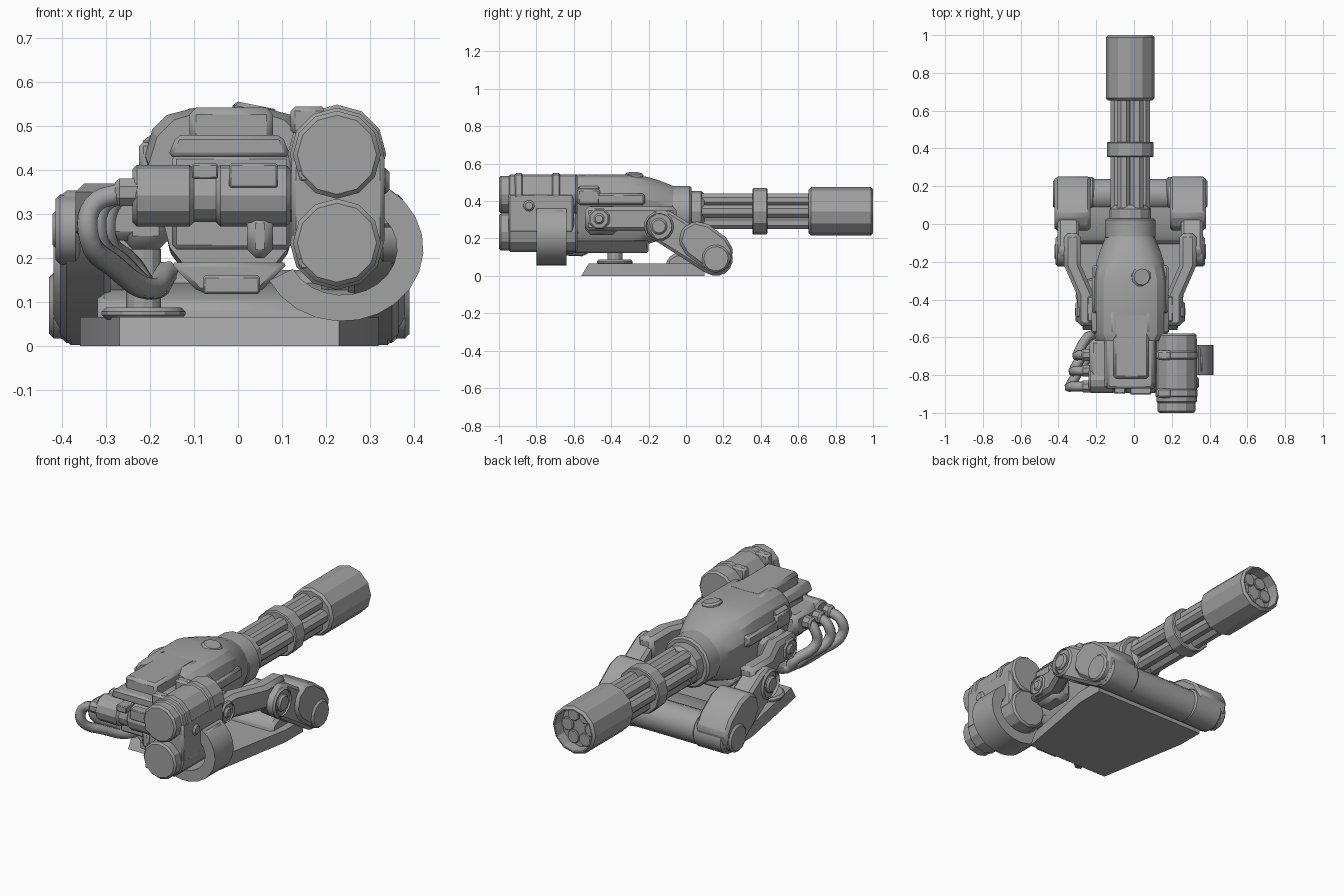
import bpy, bmesh
from math import sin, cos, pi, tau, radians, copysign
from mathutils import Vector

if "Cube" in bpy.data.objects:
    bpy.data.objects.remove(bpy.data.objects["Cube"])

grey = bpy.data.materials.new("gunmetal grey")
grey.use_nodes = True
grey.diffuse_color = (0.36, 0.36, 0.36, 1)
grey.node_tree.nodes["Principled BSDF"].inputs["Base Color"].default_value = grey.diffuse_color

middle, bore = -0.02, 0.345     # turret centre line in x, barrel axis in z
right, forward, up = Vector((1, 0, 0)), Vector((0, 1, 0)), Vector((0, 0, 1))


def loft(name, rings, bevel=0):
    """Skin equal-length point rings, cap both ends and shade by angle."""
    bm = bmesh.new()
    loops = [[bm.verts.new(point) for point in ring] for ring in rings]
    for first, second in zip(loops, loops[1:]):
        for i in range(len(first)):
            bm.faces.new((first[i - 1], first[i], second[i], second[i - 1]))
    bm.faces.new(loops[0])
    bm.faces.new(loops[-1])
    bmesh.ops.recalc_face_normals(bm, faces=bm.faces)
    mesh = bpy.data.meshes.new(name)
    bm.to_mesh(mesh)
    bm.free()
    mesh.materials.append(grey)
    part = bpy.data.objects.new(name, mesh)
    bpy.context.collection.objects.link(part)
    bpy.ops.object.select_all(action='DESELECT')
    part.select_set(True)
    bpy.context.view_layer.objects.active = part
    bpy.ops.object.shade_smooth_by_angle(angle=radians(27))
    if bevel:
        modifier = part.modifiers.new("bevel", 'BEVEL')
        modifier.width, modifier.segments = bevel, 1


def box(name, x, y, z, bevel=0.01):
    """Chamfered block between pairs of limits."""
    loft(name, [[(x[0], y[0], h), (x[1], y[0], h), (x[1], y[1], h), (x[0], y[1], h)] for h in z], bevel)


def trapezoid(name, y, z, wide, narrow, bevel=0.01):
    """Block along y whose width changes from wide at z[0] to narrow at z[1]."""
    loft(name, [[(middle - wide, d, z[0]), (middle + wide, d, z[0]),
                 (middle + narrow, d, z[1]), (middle - narrow, d, z[1])] for d in y], bevel)


def cylinder(name, start, axis, radius, length, sides=12, chamfer=0.01, recess=0):
    """Chamfered cylinder; a recess hollows out its far end."""
    steps = [(radius - chamfer, 0), (radius, chamfer),
             (radius, length - chamfer), (radius - chamfer, length)]
    if recess:
        steps += [(radius * 0.86, length), (radius * 0.84, length - recess)]
    across = axis.orthogonal().normalized()
    other = axis.cross(across)
    turns = [tau * (i + 0.5) / sides for i in range(sides)]
    loft(name, [[Vector(start) + axis * d + (across * cos(a) + other * sin(a)) * r for a in turns]
                for r, d in steps])


def link(name, x, start, end, radius, bevel=0.015):
    """Plate with two rounded ends, drawn in y and z and thickened along x."""
    start, end = Vector(start), Vector(end)
    along = (end - start).normalized()
    side = Vector((-along.y, along.x))
    outline = []
    for centre, turn in ((end, -pi / 2), (start, pi / 2)):
        for i in range(5):
            a = turn + pi * i / 4
            outline.append(centre + (along * cos(a) + side * sin(a)) * radius)
    loft(name, [[(depth, p.x, p.y) for p in outline] for depth in x], bevel)


def cable(name, points, radius):
    curve = bpy.data.curves.new(name, 'CURVE')
    curve.dimensions, curve.bevel_depth, curve.bevel_resolution = '3D', radius, 1
    curve.resolution_u, curve.use_fill_caps = 5, True
    spline = curve.splines.new('BEZIER')
    spline.bezier_points.add(len(points) - 1)
    for knot, point in zip(spline.bezier_points, points):
        knot.co = point
        knot.handle_left_type = knot.handle_right_type = 'AUTO'
    curve.materials.append(grey)
    bpy.context.collection.objects.link(bpy.data.objects.new(name, curve))


# Rotary barrels, collars and hollow muzzle
for i in range(6):
    a = tau * i / 6
    centre = (middle + 0.07 * cos(a), -0.04, bore + 0.07 * sin(a))
    cylinder(f"barrel_{i + 1}", centre, forward, radius=0.037, length=0.99, sides=8, chamfer=0.004)


def collar(name, start, radius, length, **options):
    cylinder(name, (middle, start, bore), forward, radius, length, **options)


collar("barrel_core", -0.04, radius=0.045, length=0.98, sides=6)
collar("barrel_socket", 0, radius=0.11, length=0.1, chamfer=0.02)
collar("barrel_clamp", 0.355, radius=0.124, length=0.08, chamfer=0.005)
collar("muzzle_shroud", 0.655, radius=0.129, length=0.345, chamfer=0.012, recess=0.06)
collar("barrel_flange", -0.08, radius=0.137, length=0.11, sides=16)

# Main hull: round nose blending into an angular body with a narrower belly
sides = 16
rings = []
for t, y in [(i / 5, -0.05 - i / 20) for i in range(6)] + [(1, -0.58), (0.7, -0.62)]:
    size = 0.125 + 0.068 * sin(t * pi / 2)
    power = 1 - 0.48 * t
    ring = []
    for i in range(sides):
        a = tau * (i + 0.5) / sides
        x = copysign(abs(cos(a)) ** power, cos(a)) * size
        z = copysign(abs(sin(a)) ** power, sin(a)) * size
        ring.append((middle + (x if z > 0 else x * (1 - t / 4)), y, 0.35 + z))
    rings.append(ring)
loft("hull", rings)

# Hull details
tilted = Vector((0.2, 0, 1)).normalized()
cylinder("hatch_cap", (0.036, -0.28, 0.52), tilted, radius=0.053, length=0.028, sides=10)
trapezoid("hull_saddle", (-0.58, -0.46), (0.46, 0.54), wide=0.205, narrow=0.1)
box("saddle_sides", (-0.225, 0.185), (-0.58, -0.46), (0.38, 0.465))
box("top_rib", (-0.11, 0.08), (-0.82, -0.47), (0.45, 0.542), bevel=0.015)
trapezoid("rear_housing", (-0.87, -0.55), (0.43, 0.48), wide=0.14, narrow=0.12)
box("rear_core", (-0.15, 0.12), (-0.8, -0.57), (0.22, 0.435))
trapezoid("rear_keel", (-0.7, -0.2), (0.19, 0.122), wide=0.135, narrow=0.07)
box("keel_block", (-0.08, 0.05), (-0.73, -0.6), (0.118, 0.16), bevel=0.005)
box("rear_hook", (0.02, 0.08), (-0.87, -0.78), (0.2, 0.3), bevel=0.02)

# Transverse feed motor in two drums on a common shaft
motor = Vector((-0.24, -0.825, 0.342))
cylinder("motor_shaft", motor, right, radius=0.06, length=0.38)
for label, offset, length in (("outer", 0, 0.14), ("inner", 0.19, 0.17)):
    cylinder(f"{label}_motor", motor + right * offset, right, radius=0.07, length=length)
box("motor_block", (-0.235, -0.12), (-0.86, -0.61), (0.285, 0.405), bevel=0.02)
box("motor_plate", (-0.02, 0.09), (-0.902, -0.85), (0.36, 0.415), bevel=0.004)
box("motor_band", (-0.105, -0.045), (-0.897, -0.8), (0.38, 0.415), bevel=0.004)

# Cables looping from the motor back under the hull
for i in range(3):
    inset, y = i / 50, -0.86 + i / 12
    cylinder(f"cable_plug_{i + 1}", (-0.22, y, 0.35), -right, radius=0.034, length=0.06, sides=8)
    cable(f"cable_{i + 1}", [(-0.26, y, 0.35), (inset - 0.33, y, 0.32), (inset - 0.34, y, 0.25),
                             (inset - 0.28, y + 0.1, 0.18), (-0.2, inset - 0.62, 0.13),
                             (-0.16, -0.5, 0.17)], radius=0.026)

# Pedestal beside the hull
foot = Vector((-0.215, -0.38, 0.06))
cylinder("pedestal_foot", foot, up, radius=0.095, length=0.028)
cylinder("pedestal_post", foot, up, radius=0.04, length=0.17)

# Twin ammunition drums with latches and clamps
for label, z in (("upper", 0.435), ("lower", 0.235)):
    cylinder(f"{label}_drum", (0.225, -0.95, z), forward, radius=0.107, length=0.37)
    cylinder(f"{label}_drum_cap", (0.225, -1, z), forward, radius=0.1, length=0.1)
    box(f"{label}_drum_latch", (0.14, 0.18), (-0.999, -0.96), (z - 0.06, z - 0.03), bevel=0.004)
box("drum_bridge", (0.122, 0.333), (-0.95, -0.6), (0.23, 0.44))
for label, y in (("rear", -0.92), ("front", -0.72)):
    cylinder(f"{label}_drum_clamp", (0.225, y, 0.437), forward, radius=0.112, length=0.05)
    box(f"{label}_clamp_lug", (0.12, 0.2), (y, y + 0.05), (0.48, 0.545))
cylinder("drum_knob", (0.32, -0.84, 0.375), right, radius=0.03, length=0.025, sides=10)

# Curved ammunition chute swept round the drums
sweep = [radians(56 - 15 * i) for i in range(15)]
chute = [(cos(a) * 0.185, sin(a) * 0.166) for a in sweep]
chute += [(cos(a) * 0.125, sin(a) * 0.106) for a in reversed(sweep)]
loft("ammo_chute", [[(0.237 + x, y, 0.222 + z) for x, z in chute] for y in (-0.8, -0.64)])
box("chute_mouth", (0.29, 0.365), (-0.79, -0.65), (0.27, 0.35))

# Base plate tapering to a sloped rear edge
plate = []
for z, rear in ((0, -0.56), (0.066, -0.52)):
    half = [(0.34, 0.1), (0.34, -0.05), (0.25, rear)]
    plate.append([(middle + x, y, z) for x, y in half] + [(middle - x, y, z) for x, y in reversed(half)])
loft("base_plate", plate)

# Front roller and its fairing
cylinder("front_roller", (middle - 0.36, 0.155, 0.088), right, radius=0.086, length=0.72, sides=16)
link("roller_fairing", (middle - 0.3, middle + 0.3), (-0.05, 0.06), (0.14, 0.09), radius=0.06)

# Support arms, mirrored about the centre line
for side, sign in (("left", 1), ("right", -1)):
    def span(inner, outer):
        return middle + sign * inner, middle + sign * outer

    def hub(name, inner, y, z, radius, length, **options):
        cylinder(f"{side}_{name}", (middle + sign * inner, y, z), right * sign, radius, length, **options)

    link(f"{side}_lower_arm", span(0.27, 0.385), (-0.13, 0.27), (0.155, 0.09), radius=0.088)
    link(f"{side}_arm_shield", span(0.21, 0.4), (0.06, 0.195), (0.155, 0.125), radius=0.1)
    sections = []
    for y, offset in ((-0.05, 0.26), (-0.22, 0.26), (-0.38, 0.19), (-0.54, 0.19)):
        inner, outer = span(offset, offset + 0.09)
        sections.append([(inner, y, 0.24), (outer, y, 0.24), (outer, y, 0.37), (inner, y, 0.37)])
    loft(f"{side}_upper_arm", sections, bevel=0.02)
    box(f"{side}_arm_root", sorted(span(0.13, 0.25)), (-0.54, -0.36), (0.22, 0.375), bevel=0.03)
    box(f"{side}_hull_panel", sorted(span(0.16, 0.203)), (-0.5, -0.22), (0.38, 0.44))
    hub("roller_sleeve", 0.19, 0.16, 0.09, radius=0.09, length=0.18, sides=16)
    hub("roller_hub", 0.36, 0.16, 0.092, radius=0.075, length=0.05, sides=14)
    hub("elbow_hub", 0.34, -0.145, 0.265, radius=0.08, length=0.055, sides=14, recess=0.02)
    hub("elbow_pin", 0.34, -0.145, 0.265, radius=0.045, length=0.062)
    hub("shoulder_hub", 0.24, -0.465, 0.305, radius=0.06, length=0.05, sides=8, recess=0.02)
    hub("shoulder_pin", 0.24, -0.465, 0.305, radius=0.03, length=0.052, sides=8)
